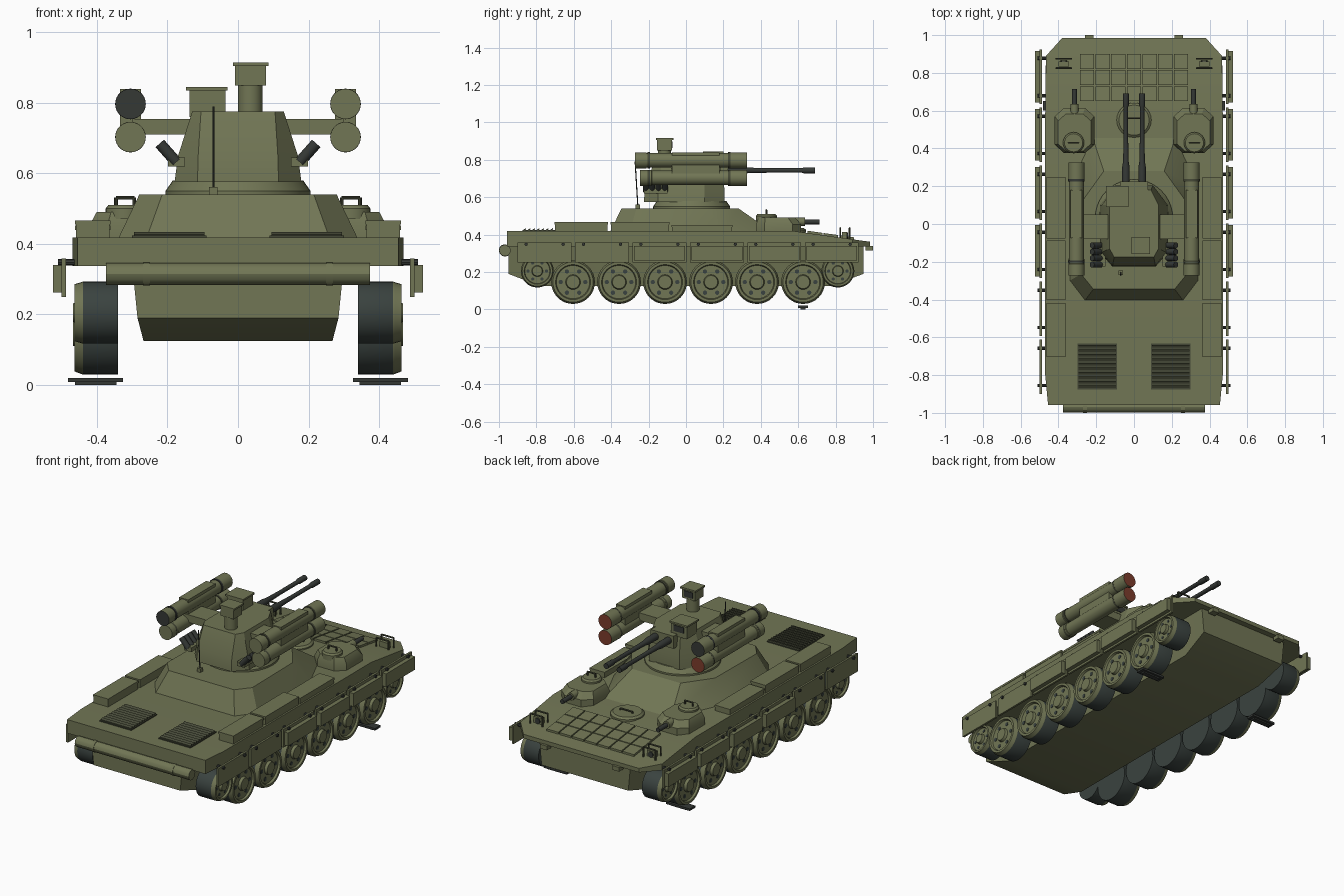
import bpy, bmesh, math
from mathutils import Vector

if "Cube" in bpy.data.objects:
    bpy.data.objects.remove(bpy.data.objects["Cube"], do_unlink=True)


def material(name, red, green, blue):
    mat = bpy.data.materials.new(name)
    mat.use_nodes = True
    colour = (red, green, blue, 1)
    mat.diffuse_color = colour
    mat.node_tree.nodes["Principled BSDF"].inputs["Base Color"].default_value = colour
    return mat


olive = material("olive paint", .165, .18, .09)
dark_olive = material("dark olive", .06, .066, .038)
rubber = material("dark rubber", .042, .055, .05)
gunmetal = material("gunmetal", .035, .04, .036)
rust = material("rust red", .2, .045, .025)
made = []


def finish(name, bm, *mats):
    bmesh.ops.recalc_face_normals(bm, faces=bm.faces)
    mesh = bpy.data.meshes.new(name)
    bm.to_mesh(mesh)
    bm.free()
    for mat in mats:
        mesh.materials.append(mat)
    obj = bpy.data.objects.new(name, mesh)
    bpy.context.collection.objects.link(obj)
    made.append(obj)
    return obj


def loft(name, loops, *mats):
    """Skin closed loops of equal length and cap both ends."""
    bm = bmesh.new()
    rings = [[bm.verts.new(p) for p in loop] for loop in loops]
    for a, b in zip(rings, rings[1:]):
        for i in range(len(a)):
            j = (i + 1) % len(a)
            bm.faces.new((a[i], a[j], b[j], b[i]))
    bm.faces.new(rings[0])
    bm.faces.new(rings[-1])
    return finish(name, bm, *mats)


def ribs(name, sections, mat=olive, cx=0):
    """Trapezoid ribs (y, bottom half width, top half width, low z, high z)."""
    return loft(name, [[(cx - wb, y, lo), (cx + wb, y, lo), (cx + wt, y, hi), (cx - wt, y, hi)]
                       for y, wb, wt, lo, hi in sections], mat)


def box(name, x, y, z, mat=olive):
    cx, half = (x[0] + x[1]) / 2, abs(x[1] - x[0]) / 2
    return ribs(name, [(v, half, half, z[0], z[1]) for v in y], mat, cx)


def tiers(name, levels, mat=olive, cx=0, cy=0):
    """Stacked levels (z, right-hand outline), mirrored across the centre."""
    return loft(name, [[(cx + x, cy + y, z) for x, y in half] +
                       [(cx - x, cy + y, z) for x, y in reversed(half)]
                       for z, half in levels], mat)


def lathe(name, start, axis, profile, mats=(olive,), sides=24):
    """Turn (distance, radius) pairs about an axis."""
    start, axis = Vector(start), Vector(axis).normalized()
    turn = axis.to_track_quat("Z", "Y")
    loops = []
    for t, r in profile:
        loops.append([start + turn @ Vector((r * math.cos(a), r * math.sin(a), t))
                      for a in (math.tau * k / sides for k in range(sides))])
    return loft(name, loops, *mats)


def rod(name, start, end, r, mat=olive, sides=16):
    axis = Vector(end) - Vector(start)
    return lathe(name, start, axis, [(0, r), (axis.length, r)], (mat,), sides)


def handle(name, x, y, z, half, height, mat=dark_olive):
    top = z + height
    for e in (-half, half):
        rod(name + "_post", (x + e, y, z), (x + e, y, top), .005, mat, 8)
    rod(name + "_bar", (x - half, y, top), (x + half, y, top), .005, mat, 8)


# Hull
def deck(y):
    return .418 - max(0, y - .58) * .14


ribs("upper_hull", [(y, w, w, .337, deck(y)) for y, w in
                    ((-.957, .455), (-.8, .47), (.58, .47), (.89, .466), (.985, .38))])
ribs("lower_hull", [(-.95, .285, .3, .19, .34), (-.78, .268, .3, .125, .34),
                    (.77, .268, .3, .125, .34), (.95, .285, .3, .19, .34)])
rod("rear_roll", (-.375, -.968, .315), (.375, -.968, .315), .031, olive, 12)
for s in (-1, 1):
    rod("roll_strap", (s * .25, -.968, .315), (s * .27, -.968, .315), .033, olive, 12)

# Engine grilles
for s in (-1, 1):
    box("grille_base", (s * .09, s * .3), (-.875, -.632), (.415, .424), dark_olive)
    for i in range(10):
        y = -.868 + i * .0238
        ribs("grille_slat", [(y, .1, .1, .42, .427), (y + .013, .1, .1, .427, .434)],
             dark_olive, s * .195)

# Front armour tiles and driver's hatch
for row in range(3):
    for col in range(7):
        y = .65 + row * .085
        ribs("armour_tile", [(v, .038, .038, deck(v) - .005, deck(v) + .012)
                             for v in (y, y + .079)], olive, (col - 3) * .083)
lathe("driver_hatch", (0, .55, .41), (0, 0, 1), [(0, .092), (.015, .092), (.025, .08)])
handle("driver_handle", 0, .56, .43, .04, .015)

# Wheels: dark tyre, olive disc, hub cap and bolt holes
for s in (-1, 1):
    wheels = [(-.604 + i * .246, .146, .117) for i in range(6)]
    for y, z, r in wheels + [(-.795, .205, .088), (.812, .205, .088)]:
        wheel = lathe("wheel", (s * .34, y, z), (s, 0, 0),
                      [(0, r), (.1, r), (.105, r * .98), (.124, r * .92), (.124, r * .8),
                       (.112, r * .76), (.112, r * .34), (.128, r * .3), (.128, r * .12)],
                      (rubber, olive), 32)
        for face in wheel.data.polygons:
            face.material_index = int(abs(face.center.x) > .441)
        for k in range(6):
            a = math.tau * k / 6
            py, pz = y + r * .56 * math.cos(a), z + r * .56 * math.sin(a)
            rod("wheel_hole", (s * .45, py, pz), (s * .4545, py, pz), r * .1, rubber, 10)
    box("ground_pad", (s * .326, s * .482), (.6, .652), (.008, .02), gunmetal)
    box("ground_pad_rib", (s * .345, s * .463), (.612, .64), (0, .009), gunmetal)

# Side skirts with stowage boxes
for s in (-1, 1):
    for i in range(6):
        y = -.9 + i * .307
        box("skirt_plate", (s * .488, s * .5), (y, y + .288), (.25, .358))
        if i > 1:
            box("skirt_box", (s * .5, s * .525), (y + .008, y + .28), (.262, .34))
        for e in (.045, .243):
            rod("skirt_bolt", (s * .46, y + e, .348), (s * .51, y + e, .348), .009, gunmetal, 8)
    for y0, y1, top in ((-.7, -.42, .465), (-.4, -.09, .465), (-.075, .245, .45)):
        ribs("deck_box", [(y0, .048, .048, .41, top), (y1, .048, .048, .41, top)], olive, s * .412)
        box("deck_box_lid", (s * .362, s * .462), (y0 - .003, y1 + .003), (top - .01, top + .002))

# Nose fittings
for s in (-1, 1):
    box("lamp", (s * .345, s * .4), (.835, .86), (.37, .415))
    rod("lamp_lens", (s * .372, .86, .395), (s * .372, .866, .395), .016, gunmetal)
    for y in (.825, .875):
        handle("lamp_guard", s * .372, y, .37, .04, .065)
    box("tow_hook", (s * .215, s * .26), (.96, 1), (.315, .34))

# Bow gun blisters
for s in (-1, 1):
    outline = [(.055, -.12), (.105, -.075), (.105, .075), (.055, .12)]
    cap = [(x * .82, y * .82 - .01) for x, y in outline]
    tiers("bow_blister", [(.41, outline), (.455, outline), (.49, cap)], olive, s * .315, .495)
    lathe("blister_hatch", (s * .32, .43, .47), (0, 0, 1), [(0, .056), (.03, .056), (.04, .048)])
    handle("hatch_handle", s * .32, .43, .505, .026, .026)
    rod("bow_gun_mount", (s * .315, .56, .468), (s * .315, .635, .468), .022)
    rod("bow_gun", (s * .315, .62, .468), (s * .315, .715, .468), .013, gunmetal)

# Superstructure and turret
tiers("superstructure", [(.415, [(.26, -.405), (.34, -.3), (.34, .2), (.22, .46)]),
                         (.54, [(.215, -.345), (.28, -.265), (.275, .12), (.16, .28)])])
lathe("turret_ring", (0, .03, .535), (0, 0, 1), [(0, .206), (.015, .206), (.045, .185)], (olive,), 40)
tiers("turret", [(.575, [(.115, -.225), (.18, -.15), (.18, .1), (.1, .205)]),
                 (.65, [(.113, -.22), (.17, -.15), (.17, .1), (.1, .205)]),
                 (.775, [(.105, -.175), (.13, -.13), (.13, .1), (.09, .18)])])
box("gun_mantlet", (-.075, .075), (.15, .225), (.7, .775))

# Twin cannon
for s in (-1, 1):
    lathe("cannon", (s * .043, .2, .743), (0, 1, 0),
          [(0, .02), (.1, .02), (.13, .015), (.25, .012), (.42, .012), (.43, .016), (.49, .016)],
          (gunmetal,))

# Missile launchers
for s in (-1, 1):
    box("launcher_arm", (s * .1, s * .3), (-.08, .05), (.71, .755))
    box("launcher_bracket", (s * .275, s * .335), (-.075, .18), (.68, .84))
    for z in (.703, .797):
        empty = s < 0 and z > .75
        back = -.272 if z > .75 else -.245
        length = .325 - back
        tube = lathe("missile_tube", (s * .305, back, z), (0, 1, 0),
                     [(0, .043), (.06, .043), (.062, .039), (length - .09, .039),
                      (length - .088, .043), (length, .043)],
                     (olive, gunmetal if empty else olive, gunmetal if empty else rust), 28)
        caps = tube.data.polygons
        caps[len(caps) - 2].material_index = 1
        caps[len(caps) - 1].material_index = 2
        for y in (-.205, .225):
            rod("tube_band", (s * .305, y, z), (s * .305, y + .012, z), .0435,
                gunmetal if empty else dark_olive, 28)

# Sights
box("gunner_sight", (-.138, -.035), (.095, .19), (.76, .835))
box("gunner_sight_roof", (-.148, -.03), (.09, .2), (.835, .845))
box("gunner_sight_window", (-.12, -.052), (.188, .194), (.79, .825), gunmetal)
rod("sight_column", (.035, -.115, .77), (.035, -.115, .855), .035)
box("sight_head", (-.008, .08), (-.155, -.075), (.85, .907))
box("sight_head_roof", (-.014, .086), (-.16, -.068), (.905, .915))
box("sight_head_window", (.008, .064), (-.077, -.071), (.862, .897), gunmetal)

# Smoke launchers and antenna
for s in (-1, 1):
    box("smoke_rack", (s * .15, s * .198), (-.225, -.1), (.62, .645))
    for i in range(4):
        y = -.215 + i * .034
        rod("smoke_launcher", (s * .175, y, .632), (s * .222, y, .685), .016, gunmetal)
box("antenna_base", (-.082, -.058), (-.27, -.246), (.535, .562))
rod("antenna", (-.07, -.258, .56), (-.07, -.272, .79), .003, gunmetal, 8)

# Smooth round parts, keep edges sharp
bpy.ops.object.select_all(action="DESELECT")
for obj in made:
    obj.select_set(True)
bpy.context.view_layer.objects.active = made[0]
bpy.ops.object.shade_smooth_by_angle(angle=math.radians(30))
